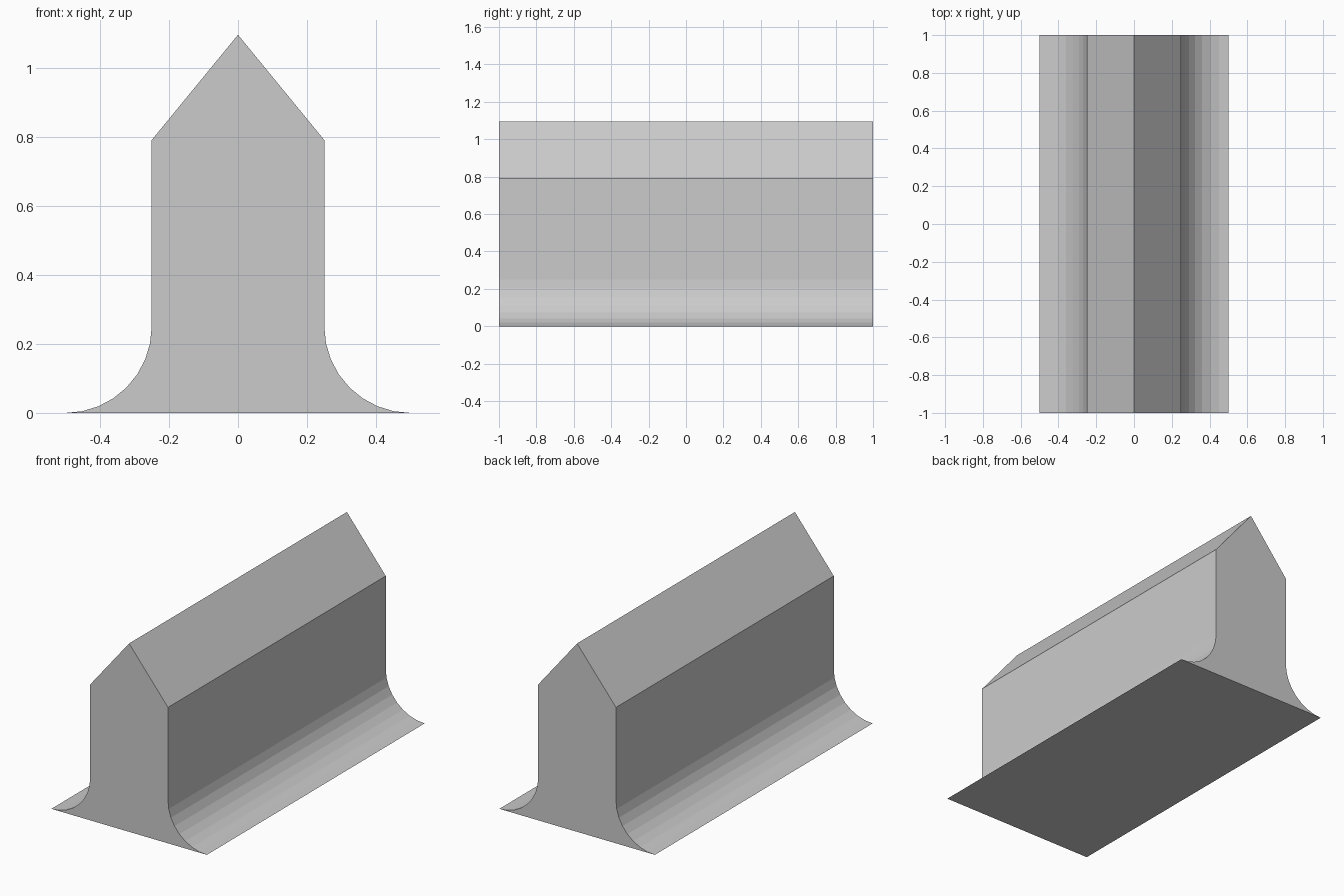
import bpy, bmesh
from math import sin, cos, pi

if "Cube" in bpy.data.objects:
    bpy.data.objects.remove(bpy.data.objects["Cube"])

HALF_LENGTH = 1.0
HALF_WIDTH = 0.25
FILLET = 0.25
SHOULDER_Z, APEX_Z = 0.79, 1.095
STEPS = 8

# Right half of the cross-section: concave foot sweeping up into the wall, then the shoulder
half = []
for i in range(STEPS + 1):
    a = i / STEPS * pi / 2
    half.append((HALF_WIDTH + FILLET * (1 - sin(a)), FILLET * (1 - cos(a))))
half.append((HALF_WIDTH, SHOULDER_Z))

# Full outline: right half, ridge, mirrored left half
outline = half + [(0, APEX_Z)] + [(-x, z) for x, z in reversed(half)]

# Extrude the outline along y
bm = bmesh.new()
front = bm.faces.new([bm.verts.new((x, -HALF_LENGTH, z)) for x, z in outline])
grown = bmesh.ops.extrude_face_region(bm, geom=[front], use_keep_orig=True)
moved = [g for g in grown["geom"] if isinstance(g, bmesh.types.BMVert)]
bmesh.ops.translate(bm, verts=moved, vec=(0, 2 * HALF_LENGTH, 0))
bmesh.ops.recalc_face_normals(bm, faces=bm.faces)

mesh = bpy.data.meshes.new("ridged_barrier")
bm.to_mesh(mesh)
bm.free()
barrier = bpy.data.objects.new("ridged_barrier", mesh)
bpy.context.collection.objects.link(barrier)
